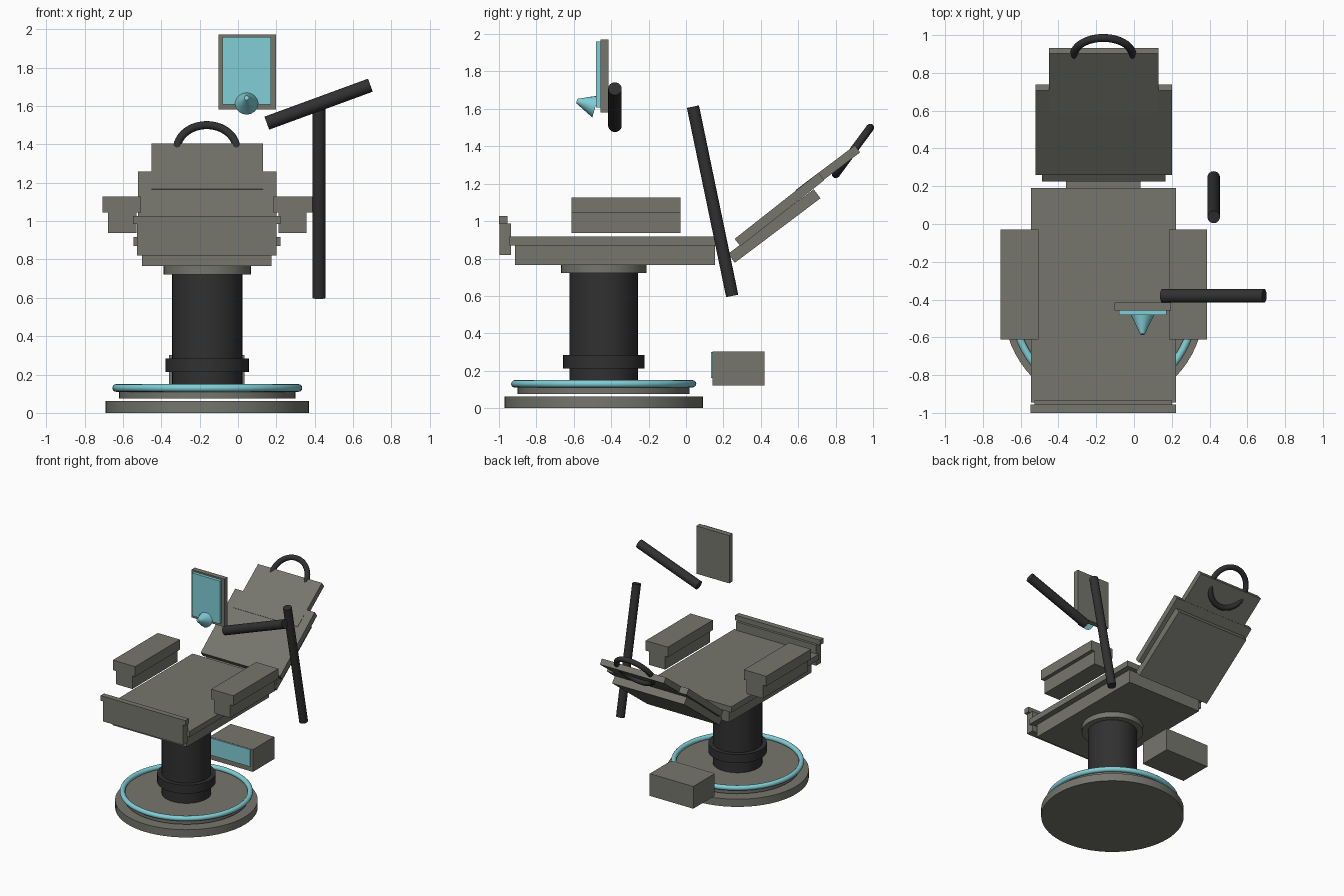
import bpy
import math
from mathutils import Vector

old = bpy.data.objects.get("Cube")
if old:
    bpy.data.objects.remove(old, do_unlink=True)


def material(name, rgb):
    m = bpy.data.materials.new(name)
    m.use_nodes = True
    m.diffuse_color = (*rgb, 1)
    m.node_tree.nodes["Principled BSDF"].inputs["Base Color"].default_value = (*rgb, 1)
    return m


GREY = material("warm_grey", (0.18, 0.18, 0.155))
DARK = material("near_black", (0.03, 0.03, 0.03))
CYAN = material("pale_cyan", (0.22, 0.62, 0.67))

CX, CY = -0.16, -0.44     # axis of the pedestal


def finish(name, mat, smooth=False):
    ob = bpy.context.object
    ob.name = name
    ob.data.materials.append(mat)
    if smooth:
        bpy.ops.object.shade_smooth_by_angle(angle=math.radians(40))
    return ob


def box(name, mat, x, y, z):
    """Box from its (min, max) range on each axis."""
    lo, hi = Vector((x[0], y[0], z[0])), Vector((x[1], y[1], z[1]))
    bpy.ops.mesh.primitive_cube_add(size=1, location=(lo + hi) / 2)
    bpy.context.object.scale = hi - lo
    bpy.ops.object.transform_apply(location=False, rotation=False, scale=True)
    return finish(name, mat)


def rod(name, mat, a, b, r1, r2=None, sides=32):
    """Cylinder or cone from point a to point b."""
    a, b = Vector(a), Vector(b)
    d = b - a
    bpy.ops.mesh.primitive_cone_add(
        vertices=sides, radius1=r1, radius2=r1 if r2 is None else r2,
        depth=d.length, location=(a + b) / 2,
        rotation=d.to_track_quat("Z", "Y").to_euler())
    return finish(name, mat, True)


def disc(name, mat, r, z0, z1, sides=64):
    return rod(name, mat, (CX, CY, z0), (CX, CY, z1), r, sides=sides)


def ring(name, mat, loc, major, minor, tilt=0):
    bpy.ops.mesh.primitive_torus_add(
        location=loc, rotation=(tilt, 0, 0), major_radius=major,
        minor_radius=minor, major_segments=64, minor_segments=12)
    return finish(name, mat, True)


def slab(name, mat, half_width, start, end, thick):
    """Tilted panel; start and end are (y, z) on its front surface."""
    s, e = Vector((CX, *start)), Vector((CX, *end))
    d = e - s
    angle = math.atan2(d.z, d.y)
    back = Vector((0, math.sin(angle), -math.cos(angle)))
    bpy.ops.mesh.primitive_cube_add(size=1, location=(s + e) / 2 + back * thick / 2,
                                    rotation=(angle, 0, 0))
    bpy.context.object.scale = (half_width * 2, d.length, thick)
    return finish(name, mat)


# Pedestal
disc("base_plate", GREY, 0.53, 0, 0.063)
disc("base_step", GREY, 0.46, 0.075, 0.118)
ring("base_light_ring", CYAN, (CX, CY, 0.13), 0.475, 0.02)
disc("column", DARK, 0.184, 0.11, 0.73, 32)
disc("column_collar", DARK, 0.218, 0.213, 0.283, 32)
disc("column_flange", GREY, 0.229, 0.722, 0.765, 32)

# Seat and footrest
box("seat_frame", GREY, (-0.5, 0.175), (-0.915, 0.155), (0.765, 0.87))
box("seat_cushion", GREY, (-0.545, 0.222), (-0.945, 0.19), (0.87, 0.917))
box("footrest_board", GREY, (-0.527, 0.2), (-0.998, -0.935), (0.82, 0.988))
box("footrest_cap", GREY, (-0.547, 0.222), (-1.0, -0.955), (0.985, 1.027))

# Armrests, mirrored about the pedestal axis
for side, s in (("right", -1), ("left", 1)):
    for part, inner, outer, z in (("pad", 0.345, 0.547, (1.045, 1.127)),
                                  ("support", 0.37, 0.517, (0.937, 1.045))):
        xs = sorted((CX + s * inner, CX + s * outer))
        box(f"{side}_armrest_{part}", GREY, xs, (-0.612, -0.03), z)

# Reclined back and headrest
slab("backrest_cushion", GREY, 0.361, (0.26, 0.905), (0.708, 1.258), 0.05)
slab("backrest_shell", GREY, 0.327, (0.225, 0.825), (0.683, 1.17), 0.06)
slab("headrest", GREY, 0.29, (0.587, 1.167), (0.903, 1.405), 0.047)
ring("headrest_hoop", DARK, (-0.163, 0.893, 1.375), 0.155, 0.021, math.radians(53.6))

# Control box behind the pedestal
box("control_box", GREY, (-0.36, 0.035), (0.143, 0.42), (0.12, 0.302))
box("control_box_panel", CYAN, (-0.34, 0.015), (0.134, 0.143), (0.16, 0.3))

# Monitor stand and arm
rod("stand_pole", DARK, (0.422, 0.247, 0.6), (0.422, 0.037, 1.612), 0.033)
rod("monitor_arm", DARK, (0.15, -0.38, 1.51), (0.69, -0.38, 1.708), 0.036)

# Monitor with lamp
box("monitor", GREY, (-0.102, 0.197), (-0.457, -0.415), (1.58, 1.972))
box("monitor_screen", CYAN, (-0.08, 0.172), (-0.482, -0.457), (1.608, 1.96))
rod("lamp_cone", CYAN, (0.045, -0.484, 1.613), (0.045, -0.584, 1.642), 0.061, 0.012, 16)
